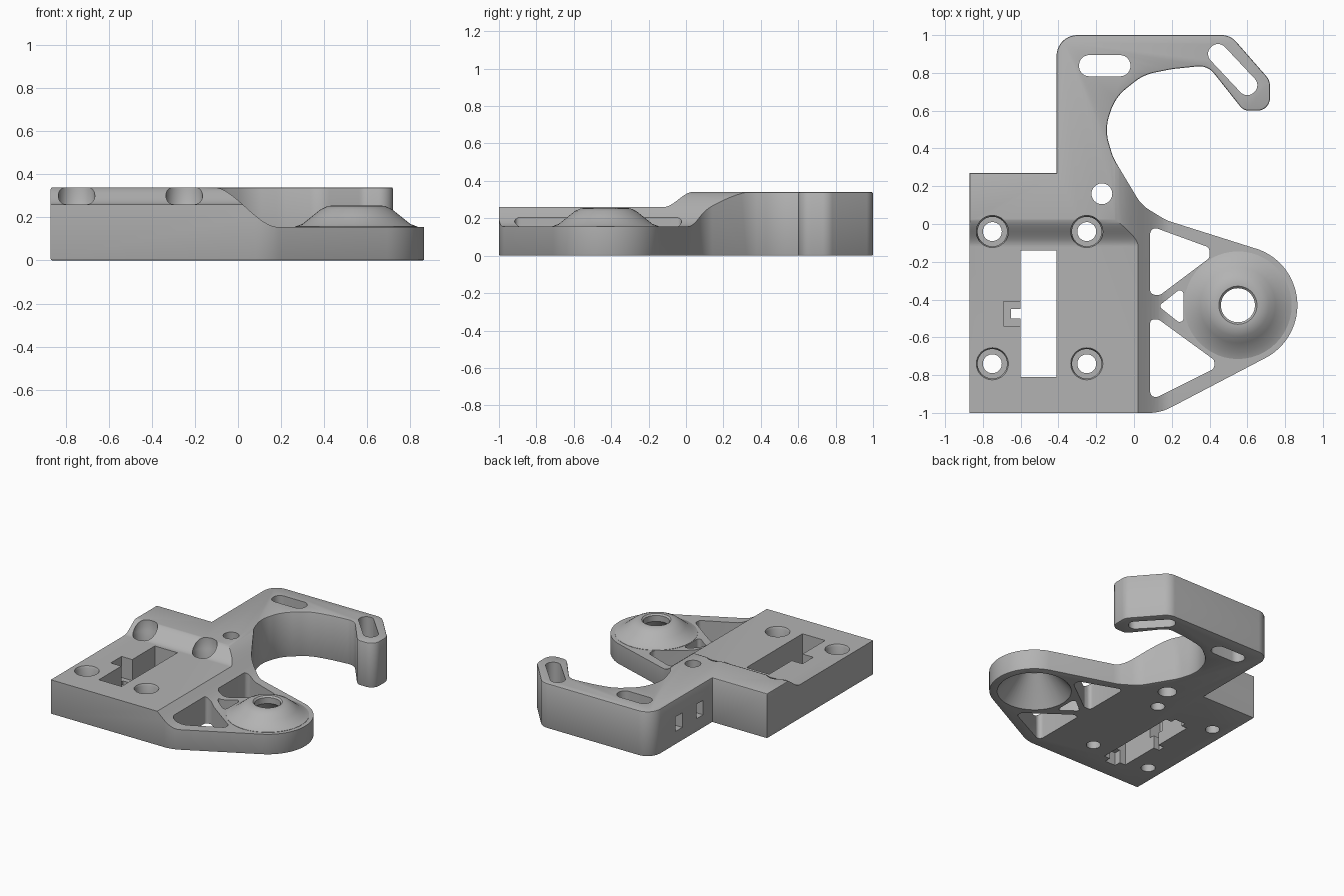
import bpy, bmesh, math
from mathutils import Vector

if "Cube" in bpy.data.objects:
    bpy.data.objects.remove(bpy.data.objects["Cube"])

grey = bpy.data.materials.new("plain_grey")
grey.use_nodes = True
grey.diffuse_color = (0.45, 0.45, 0.45, 1)
grey.node_tree.nodes["Principled BSDF"].inputs["Base Color"].default_value = grey.diffuse_color


def make(name, bm):
    bmesh.ops.recalc_face_normals(bm, faces=bm.faces)
    mesh = bpy.data.meshes.new(name)
    bm.to_mesh(mesh)
    bm.free()
    mesh.materials.append(grey)
    ob = bpy.data.objects.new(name, mesh)
    bpy.context.collection.objects.link(ob)
    return ob


def rounded(corners, steps=10):
    """Polygon of (x, y, radius) with each corner replaced by an arc."""
    out = []
    count = len(corners)
    for i, (x, y, r) in enumerate(corners):
        p = Vector((x, y))
        if r == 0:
            out.append(p)
            continue
        a = Vector(corners[i - 1][:2]) - p
        b = Vector(corners[(i + 1) % count][:2]) - p
        half = a.angle(b) / 2
        t = min(r / math.tan(half), 0.48 * a.length, 0.48 * b.length)
        r = t * math.tan(half)
        a.normalize()
        b.normalize()
        centre = p + (a + b).normalized() * (r / math.sin(half))
        u = p + a * t - centre
        v = p + b * t - centre
        sweep = math.atan2(u.x * v.y - u.y * v.x, u.dot(v))
        for k in range(steps + 1):
            c, s = math.cos(sweep * k / steps), math.sin(sweep * k / steps)
            out.append(centre + Vector((u.x * c - u.y * s, u.x * s + u.y * c)))
    return out


def prism(name, pts, lo, hi, axis="z", rim=0):
    """Extrude a 2D profile along an axis, with optional bevelled rims."""
    place = {"z": lambda a, b, d: (a, b, d),
             "y": lambda a, b, d: (a, d, b),
             "x": lambda a, b, d: (d, a, b)}[axis]
    bm = bmesh.new()
    low = [bm.verts.new(place(p[0], p[1], lo)) for p in pts]
    high = [bm.verts.new(place(p[0], p[1], hi)) for p in pts]
    caps = [bm.faces.new(low), bm.faces.new(high)]
    for i in range(len(pts)):
        bm.faces.new((low[i - 1], low[i], high[i], high[i - 1]))
    if rim:
        bmesh.ops.recalc_face_normals(bm, faces=bm.faces)
        edges = [e for f in caps for e in f.edges]
        bmesh.ops.bevel(bm, geom=edges, offset=rim, segments=2, profile=0.5, affect="EDGES")
    return make(name, bm)


def box(name, x0, x1, y0, y1, z0, z1):
    return prism(name, [(x0, y0), (x1, y0), (x1, y1), (x0, y1)], z0, z1)


def lathe(name, profile, x, y, sides=48):
    """Closed solid of revolution from (radius, z) points."""
    bm = bmesh.new()
    rings = []
    for r, z in profile:
        rings.append([bm.verts.new((x + r * math.cos(math.tau * k / sides),
                                    y + r * math.sin(math.tau * k / sides), z))
                      for k in range(sides)])
    for a, b in zip(rings, rings[1:]):
        for k in range(sides):
            bm.faces.new((a[k - 1], a[k], b[k], b[k - 1]))
    bm.faces.new(rings[0])
    bm.faces.new(rings[-1])
    return make(name, bm)


def slot(name, a, b, r):
    """Through slot with round ends centred on two points."""
    a, b = Vector(a), Vector(b)
    d = (b - a).normalized() * r
    n = Vector((-d.y, d.x))
    ends = [a - d - n, b + d - n, b + d + n, a - d + n]
    return prism(name, rounded([(p.x, p.y, r) for p in ends]), -1, 1)


def combine(target, other, operation="DIFFERENCE"):
    mod = target.modifiers.new("cut", "BOOLEAN")
    mod.operation = operation
    mod.solver = "EXACT"
    mod.object = other
    graph = bpy.context.evaluated_depsgraph_get()
    mesh = bpy.data.meshes.new_from_object(target.evaluated_get(graph))
    target.modifiers.clear()
    target.data = mesh
    bpy.data.objects.remove(other)


def ramp(start, end, from_z, to_z, n=16):
    """Smooth S-shaped step between two heights."""
    pts = []
    for k in range(n + 1):
        t = k / n
        pts.append((start + (end - start) * t, from_z + (to_z - from_z) * t * t * (3 - 2 * t)))
    return pts


# Plate outline: mounting block, rounded side arm and hook
cx, cy, arm_r = 0.55, -0.43, 0.315
arm_end = [(cx + arm_r * math.cos(math.radians(d)), cy + arm_r * math.sin(math.radians(d)), 0)
           for d in range(-63, 70, 4)]
outline = [(-0.87, -1, 0), (0.14, -1, 0.25)] + arm_end + [
    (0.17, 0.02, 0.25), (0.04, 0.1, 0.2), (-0.11, 0.35, 0.25), (-0.155, 0.5, 0.25),
    (-0.1, 0.67, 0.25), (0.05, 0.79, 0.25), (0.2, 0.82, 0.5), (0.39, 0.84, 0.1),
    (0.58, 0.6, 0.06), (0.72, 0.6, 0.07), (0.72, 0.76, 0.08), (0.51, 1, 0.1),
    (-0.41, 1, 0.11), (-0.41, 0.27, 0), (-0.87, 0.27, 0)]
body = prism("bracket_body", rounded(outline), 0, 0.34, rim=0.008)

# Stepped top: lower front block, then the low side arm
front_step = ramp(-0.12, 0.04, 0.26, 0.342)
combine(body, prism("front_step", [(-2, 0.26)] + front_step + [(0.04, 1), (-2, 1)], -2, 2, "x"))
side_step = ramp(-0.12, 0.19, 0.342, 0.155)
combine(body, prism("side_step", side_step + [(2, 0.155), (2, 1), (-0.12, 1)], -2, 0.56, "y"))

# Hollow dome on the arm
combine(body, lathe("dome", [(0.285, 0.1), (0.285, 0.157), (0.25, 0.17), (0.2, 0.21), (0.165, 0.238),
                             (0.135, 0.252), (0.11, 0.256)], cx, cy), "UNION")
combine(body, lathe("dome_hollow", [(0.278, -0.02), (0.26, 0), (0.1, 0.19), (0.09, 0.2),
                                    (0.09, 0.245), (0.105, 0.26), (0.105, 0.4)], cx, cy))

# Truss openings in the arm
openings = [
    [(0.085, -0.01, 0.03), (0.085, -0.375, 0.03), (0.14, -0.375, 0.03), (0.40, -0.18, 0.03), (0.40, -0.125, 0.03)],
    [(0.085, -0.505, 0.03), (0.085, -0.935, 0.03), (0.425, -0.765, 0.025), (0.425, -0.72, 0.025), (0.13, -0.505, 0.03)],
    [(0.13, -0.435, 0.015), (0.262, -0.54, 0.02), (0.262, -0.33, 0.02)]]
for pts in openings:
    combine(body, prism("truss_opening", rounded(pts, 6), -1, 1))

# Counterbored screw holes
for x in (-0.75, -0.25):
    for y in (-0.04, -0.74):
        combine(body, lathe("screw_hole", [(0.05, -1), (0.05, 0.1), (0.078, 0.1), (0.078, 0.245),
                                           (0.085, 0.26), (0.085, 1)], x, y))
combine(body, lathe("pivot_hole", [(0.065, -1), (0.065, 0.1), (0.055, 0.11), (0.055, 1)], -0.17, 0.16))

# Rectangular window with its wire notch and end pockets
combine(body, box("window", -0.6, -0.41, -0.81, -0.14, -1, 1))
combine(body, box("notch", -0.69, -0.59, -0.54, -0.41, 0.1, 1))
combine(body, box("notch_gap", -0.65, -0.59, -0.5, -0.45, -1, 1))
combine(body, box("end_pocket", -0.55, -0.46, -0.86, -0.1, -1, 0.1))

# Slots in the hook and blind sockets on its outer wall
combine(body, slot("back_slot", (-0.235, 0.838), (-0.075, 0.838), 0.056))
combine(body, slot("tip_slot", (0.445, 0.9), (0.6, 0.735), 0.052))
for y in (0.42, 0.67):
    combine(body, box("wall_socket", -0.6, -0.3, y - 0.04, y + 0.04, 0.1, 0.21))

bpy.ops.object.select_all(action="DESELECT")
body.select_set(True)
bpy.context.view_layer.objects.active = body
bpy.ops.object.shade_smooth_by_angle(angle=math.radians(30))
